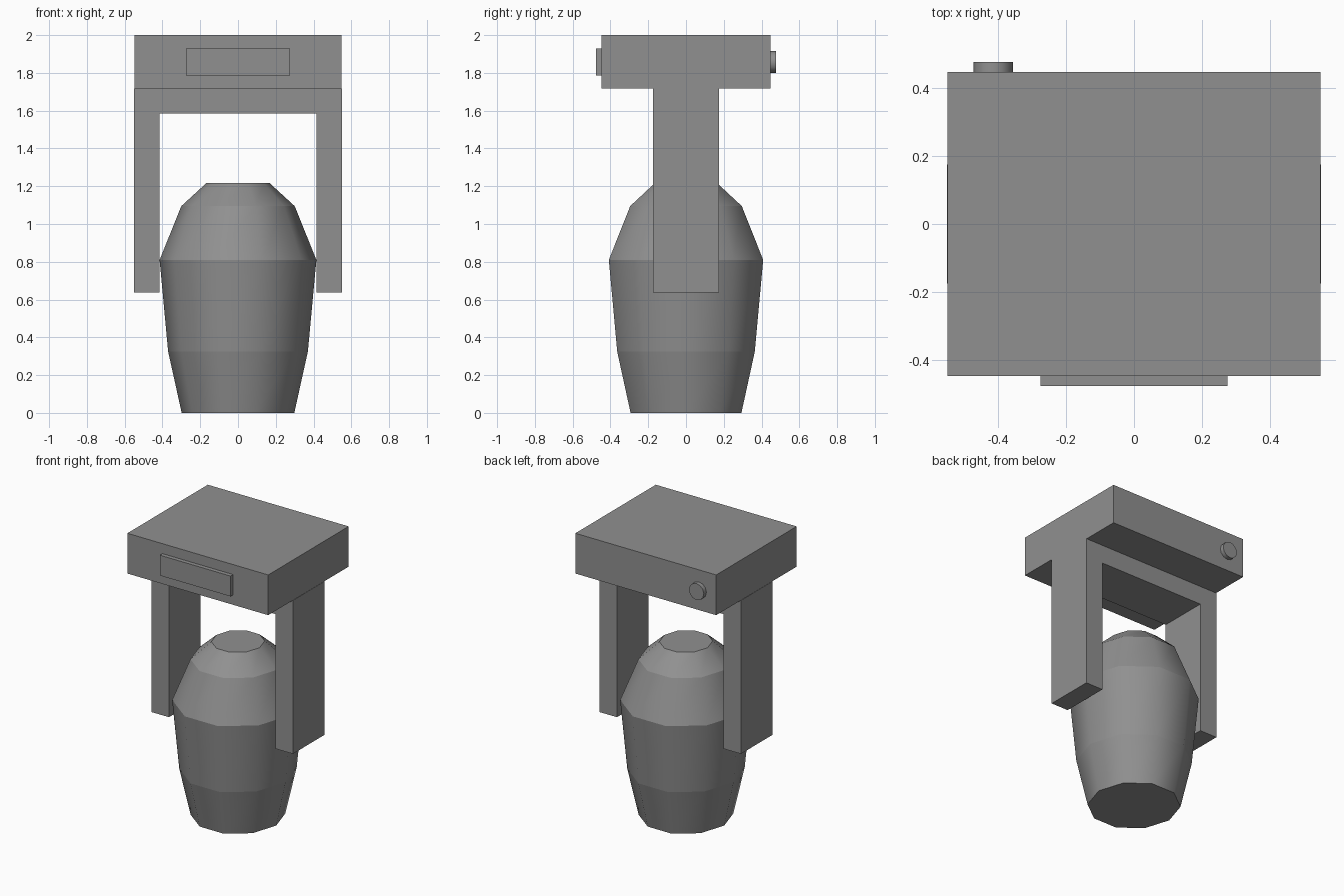
import bpy, bmesh
from math import sin, cos, tau

if "Cube" in bpy.data.objects:
    bpy.data.objects.remove(bpy.data.objects["Cube"])

# Dark grey used on every part
grey = bpy.data.materials.new("dark_grey")
grey.diffuse_color = (0.28, 0.28, 0.28, 1)
grey.use_nodes = True
grey.node_tree.nodes["Principled BSDF"].inputs["Base Color"].default_value = grey.diffuse_color


def finish(name, bm):
    bmesh.ops.recalc_face_normals(bm, faces=bm.faces)
    mesh = bpy.data.meshes.new(name)
    bm.to_mesh(mesh)
    bm.free()
    mesh.materials.append(grey)
    obj = bpy.data.objects.new(name, mesh)
    bpy.context.collection.objects.link(obj)
    return obj


def extrude_outline(name, outline, y0, y1):
    """Extrude an x-z outline along y."""
    bm = bmesh.new()
    face = bm.faces.new([bm.verts.new((x, y0, z)) for x, z in outline])
    geom = bmesh.ops.extrude_face_region(bm, geom=[face])["geom"]
    moved = [g for g in geom if isinstance(g, bmesh.types.BMVert)]
    bmesh.ops.translate(bm, verts=moved, vec=(0, y1 - y0, 0))
    return finish(name, bm)


def rect(x, z0, z1):
    return [(-x, z0), (x, z0), (x, z1), (-x, z1)]


def turned(name, profile, sides, y_scale=1.0):
    """Stack rings from (radius, z); smooth around, crisp at each ring."""
    bm = bmesh.new()
    rings = [[bm.verts.new((r * cos(tau * i / sides),
                            r * y_scale * sin(tau * i / sides), z))
              for i in range(sides)] for r, z in profile]
    for low, high in zip(rings, rings[1:]):
        for i in range(sides):
            j = (i + 1) % sides
            bm.faces.new((low[i], low[j], high[j], high[i])).smooth = True
    bm.faces.new(rings[0])
    bm.faces.new(rings[-1])
    for ring in rings:
        for i in range(sides):
            bm.edges.get((ring[i - 1], ring[i])).smooth = False
    return finish(name, bm)


# Base box with front display plate
extrude_outline("base_box", rect(0.548, 1.717, 2.0), -0.447, 0.447)
extrude_outline("front_plate", rect(0.275, 1.787, 1.93), -0.476, -0.44)

# Round socket on the back of the box
socket = turned("rear_socket", [(0.058, 0), (0.058, 0.036)], 12)
socket.rotation_euler.x = -tau / 4
socket.location = (-0.414, 0.44, 1.857)

# U-shaped yoke
half = [(0.55, 1.717), (0.55, 0.638), (0.415, 0.638), (0.415, 1.585)]
outline = half + [(-x, z) for x, z in reversed(half)]
extrude_outline("yoke", outline, -0.175, 0.175)

# Lamp head hanging between the arms
turned("lamp_head", [(0.298, 0), (0.37, 0.325), (0.415, 0.81),
                     (0.30, 1.095), (0.168, 1.216)], 10, 1.035)
